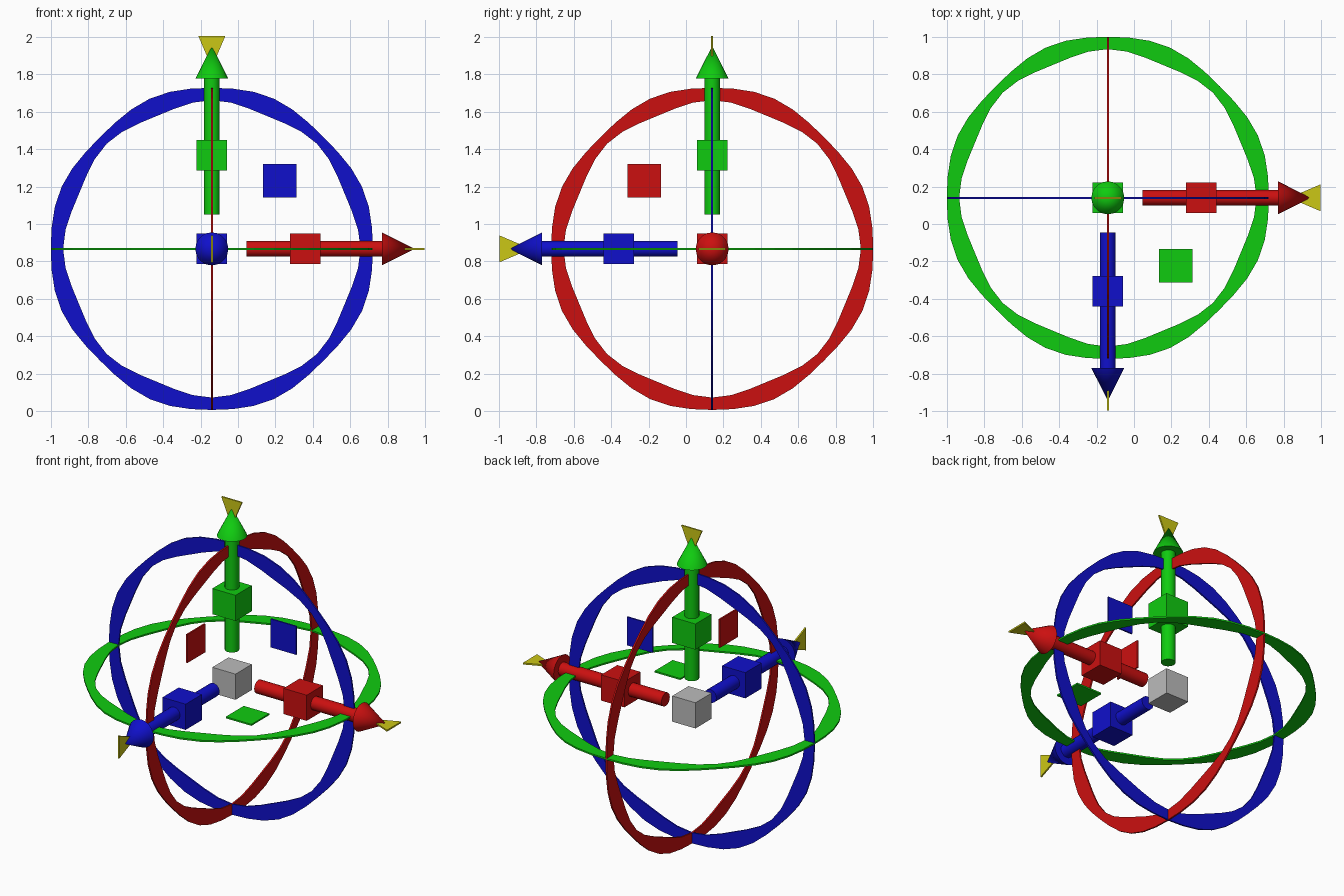
import bpy
import bmesh
import math
from mathutils import Matrix, Vector

if "Cube" in bpy.data.objects:
    bpy.data.objects.remove(bpy.data.objects["Cube"], do_unlink=True)

CENTRE = Vector((-0.14, 0.14, 0.867))
THIN = 0.01


def material(name, rgb):
    m = bpy.data.materials.new(name)
    m.use_nodes = True
    m.diffuse_color = (*rgb, 1)
    m.node_tree.nodes["Principled BSDF"].inputs["Base Color"].default_value = (*rgb, 1)
    return m


def finish(name, bm, frame, mat, smooth=False):
    """Move a locally built mesh into its axis frame and make it an object."""
    bm.transform(frame)
    bmesh.ops.recalc_face_normals(bm, faces=bm.faces)
    mesh = bpy.data.meshes.new(name)
    bm.to_mesh(mesh)
    bm.free()
    mesh.materials.append(mat)
    ob = bpy.data.objects.new(name, mesh)
    bpy.context.collection.objects.link(ob)
    if smooth:
        bpy.ops.object.select_all(action="DESELECT")
        ob.select_set(True)
        bpy.context.view_layer.objects.active = ob
        bpy.ops.object.shade_smooth_by_angle(angle=math.radians(40))


def box(name, size, at, frame, mat):
    bm = bmesh.new()
    bmesh.ops.create_cube(bm, size=1, matrix=Matrix.Translation(at) @ Matrix.Diagonal((*size, 1)))
    finish(name, bm, frame, mat)


def cone(name, r1, r2, start, end, frame, mat):
    bm = bmesh.new()
    bmesh.ops.create_cone(bm, cap_ends=True, segments=20, radius1=r1, radius2=r2,
                          depth=end - start,
                          matrix=Matrix.Translation((0, 0, (start + end) / 2)))
    finish(name, bm, frame, mat, True)


def blade(name, half, apex, base, frame, mat):
    """Thin triangle widening outwards beyond the arrow tip."""
    bm = bmesh.new()
    outline = ((0, apex), (half, base), (-half, base))
    front, back = ([bm.verts.new((x, y, z)) for x, z in outline] for y in (-THIN / 2, THIN / 2))
    bm.faces.new(front)
    bm.faces.new(back)
    for i in range(3):
        j = (i + 1) % 3
        bm.faces.new((front[i], front[j], back[j], back[i]))
    finish(name, bm, frame, mat)


def ring(name, frame, mat, steps=48):
    """Thin flat band whose width swells between the axes and the diagonals."""
    bm = bmesh.new()
    loops = []
    for i in range(steps):
        a = math.tau * i / steps
        outer = 0.861 + 0.008 * (math.cos(4 * a) - math.cos(8 * a))
        inner = 0.782 + 0.013 * math.cos(8 * a)
        loops.append([bm.verts.new((r * math.cos(a), r * math.sin(a), z)) for r, z in
                      ((outer, -THIN / 2), (outer, THIN / 2), (inner, THIN / 2), (inner, -THIN / 2))])
    for i in range(steps):
        p, q = loops[i], loops[(i + 1) % steps]
        for k in range(4):
            n = (k + 1) % 4
            bm.faces.new((p[k], q[k], q[n], p[n]))
    finish(name, bm, frame, mat)


red = material("red", (0.6, 0.005, 0.005))
green = material("green", (0.005, 0.6, 0.005))
blue = material("blue", (0.005, 0.005, 0.6))
yellow = material("yellow", (0.6, 0.57, 0.008))
grey = material("grey", (0.5, 0.5, 0.5))

right, forward, up = Vector((1, 0, 0)), Vector((0, -1, 0)), Vector((0, 0, 1))

# Each axis: name, colour, blade direction, blade normal, arrow direction
AXES = (("side", red, forward, up, right),
        ("upright", green, right, forward, up),
        ("front", blue, up, right, forward))

for name, colour, u, v, d in AXES:
    frame = Matrix.Translation(CENTRE) @ Matrix((u, v, d)).transposed().to_4x4()
    cone(name + "_arrow_shaft", 0.042, 0.042, 0.185, 0.92, frame, colour)
    cone(name + "_arrow_head", 0.088, 0, 0.91, 1.085, frame, colour)
    box(name + "_scale_cube", (0.163,) * 3, (0, 0, 0.5), frame, colour)
    blade(name + "_end_blade", 0.072, 0.97, 1.138, frame, yellow)
    box(name + "_plane_square", (0.18, 0.18, THIN), (0.364, 0.364, 0), frame, colour)
    ring(name + "_rotation_ring", frame, colour)

# Cube at the shared origin
box("centre_cube", (0.163,) * 3, (0, 0, 0), Matrix.Translation(CENTRE), grey)
